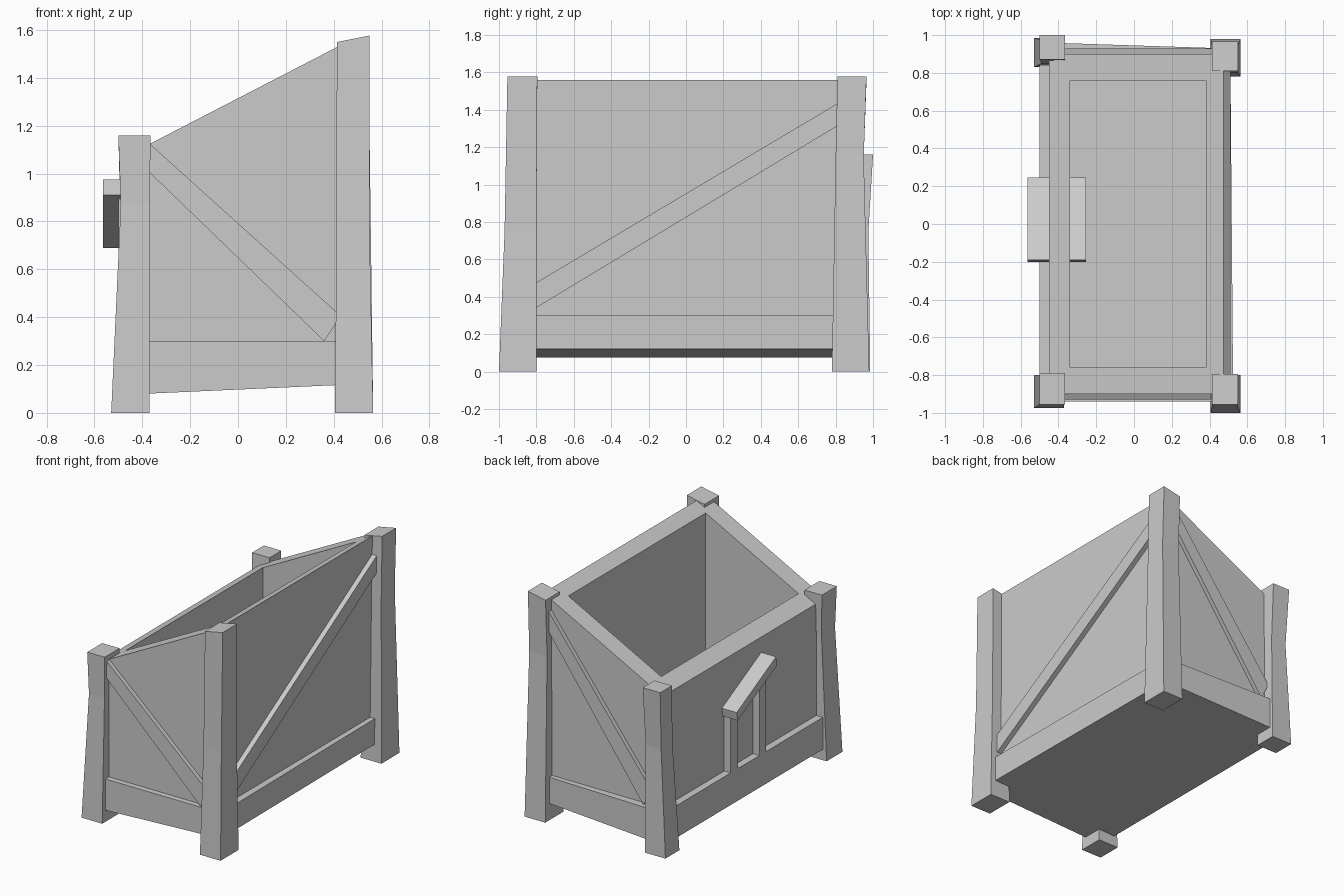
import bpy, bmesh

if "Cube" in bpy.data.objects:
    bpy.data.objects.remove(bpy.data.objects["Cube"])


def make(name, verts, faces):
    me = bpy.data.meshes.new(name)
    me.from_pydata(verts, [], faces)
    bm = bmesh.new()
    bm.from_mesh(me)
    bmesh.ops.recalc_face_normals(bm, faces=bm.faces)
    bm.to_mesh(me)
    bm.free()
    ob = bpy.data.objects.new(name, me)
    bpy.context.collection.objects.link(ob)
    return ob


def loft(name, rings):
    """Closed skin through four-sided rings."""
    verts = [p for r in rings for p in r]
    faces = [(0, 1, 2, 3), tuple(len(verts) - 4 + i for i in range(4))]
    for k in range(len(rings) - 1):
        for i in range(4):
            j = (i + 1) % 4
            faces.append((4*k + i, 4*k + j, 4*k + 4 + j, 4*k + 4 + i))
    return make(name, verts, faces)


def ring(x0, x1, y0, y1, zf):
    return [(x, y, zf(x)) for x, y in ((x0, y0), (x1, y0), (x1, y1), (x0, y1))]


def slab(name, axis, pts, d0, d1):
    """Four-point outline in xz (axis y) or yz (axis x), given depth."""
    def put(a, b, d):
        return (a, d, b) if axis == 'y' else (d, a, b)
    return loft(name, [[put(a, b, d) for a, b in pts] for d in (d0, d1)])


def under(x):
    return 0.0975 + 0.045 * x


def rim(x):
    return 1.315 + 0.517 * x


# Hollow bin with sloping rim
X0, X1, Y = -0.45, 0.475, 0.9
loops = [ring(X0, X1, -Y, Y, under), ring(X0, X1, -Y, Y, rim),
         ring(-0.34, 0.38, -0.76, 0.76, rim),
         ring(-0.34, 0.38, -0.76, 0.76, lambda x: 0.2)]
loft("bin", loops)


# Corner posts, flared at the foot
def post(name, foot, mid, top, zm, zt, slope=0.0):
    loft(name, [ring(*foot, lambda x: 0.0), ring(*mid, lambda x: zm),
                ring(*top, lambda x: zt + slope * (x - top[0]))])


post("front_left_post", (-0.53, -0.37, -0.975, -0.8), (-0.49, -0.37, -0.95, -0.8),
     (-0.5, -0.365, -0.955, -0.79), 0.87, 1.16)
post("back_left_post", (-0.53, -0.37, 0.83, 0.985), (-0.49, -0.37, 0.85, 0.975),
     (-0.5, -0.365, 0.87, 1.0), 0.75, 1.16)
post("front_right_post", (0.405, 0.565, -1.0, -0.8), (0.412, 0.55, -0.97, -0.8),
     (0.413, 0.55, -0.955, -0.795), 0.75, 1.55, 0.2)
post("back_right_post", (0.405, 0.565, 0.78, 0.98), (0.412, 0.55, 0.8, 0.95),
     (0.413, 0.55, 0.81, 0.965), 1.15, 1.55, 0.2)


# Bottom rails on all four sides
def rail(name, corners):
    loft(name, [[(x, y, under(x)) for x, y in corners], [(x, y, 0.3) for x, y in corners]])


rail("front_rail", [(X0, -Y), (X1, -Y), (X1, -0.94), (X0, -0.94)])
rail("back_rail", [(X0, Y), (X1, Y), (X1, 0.93), (X0, 0.96)])
rail("left_rail", [(X0, -Y), (X0, Y), (-0.5, Y), (-0.5, -Y)])
rail("right_rail", [(X1, -Y), (X1, Y), (0.51, Y), (0.525, -Y)])

# Diagonal braces
slab("front_brace", 'y', [(-0.38, 1.135), (-0.38, 1.015), (0.36, 0.3), (0.43, 0.405)], -0.93, -0.88)
slab("back_brace", 'y', [(-0.38, 0.42), (-0.32, 0.3), (0.43, 1.34), (0.43, 1.48)], 0.88, 0.93)
slab("right_brace", 'x', [(-0.82, 0.33), (0.82, 1.32), (0.82, 1.44), (-0.82, 0.465)], 0.46, 0.51)

# Slanted ledge on the left wall with two supports
slab("side_ledge", 'x', [(-0.2, 0.91), (-0.19, 0.975), (0.245, 0.75), (0.235, 0.69)], -0.565, -0.255)
slab("back_support", 'x', [(0.14, 0.29), (0.22, 0.29), (0.22, 0.72), (0.14, 0.76)], -0.5, -0.44)
slab("front_support", 'x', [(-0.17, 0.29), (-0.1, 0.29), (-0.1, 0.88), (-0.17, 0.92)], -0.5, -0.44)
